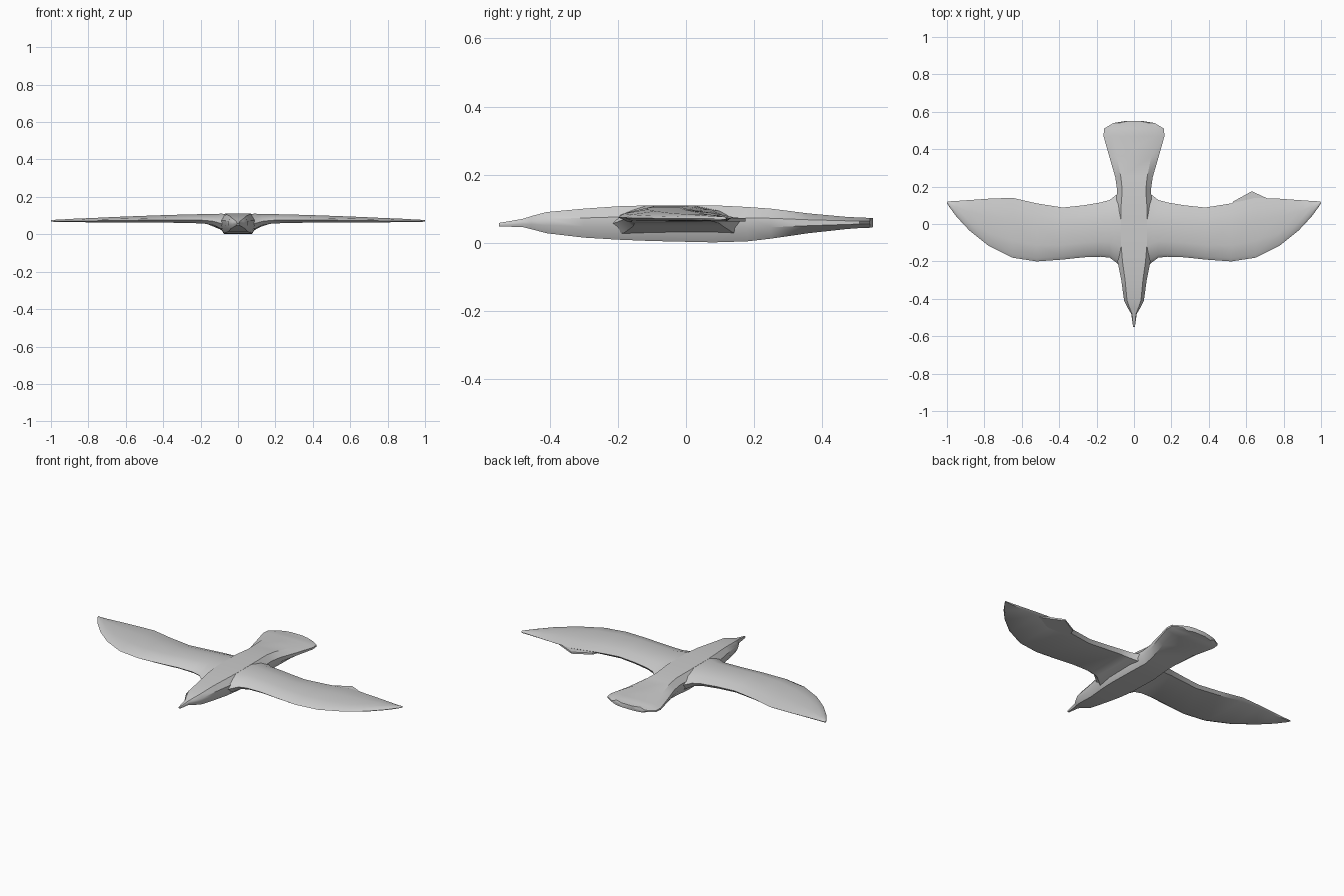
import bpy
import bmesh
from math import radians

cube = bpy.data.objects.get("Cube")
if cube:
    bpy.data.objects.remove(cube, do_unlink=True)

# Single plumage colour
grey = bpy.data.materials.new("light_grey")
grey.use_nodes = True
colour = (0.6, 0.6, 0.6, 1)
grey.diffuse_color = colour
grey.node_tree.nodes["Principled BSDF"].inputs["Base Color"].default_value = colour


def loft(name, rings, angle=35):
    """Skin a list of equal-length rings and cap both ends."""
    bm = bmesh.new()
    loops = [[bm.verts.new(p) for p in ring] for ring in rings]
    for a, b in zip(loops, loops[1:]):
        for i in range(len(a)):
            j = (i + 1) % len(a)
            bm.faces.new((a[i], a[j], b[j], b[i]))
    bm.faces.new(loops[0])
    bm.faces.new(loops[-1])
    bmesh.ops.recalc_face_normals(bm, faces=bm.faces[:])
    mesh = bpy.data.meshes.new(name)
    bm.to_mesh(mesh)
    bm.free()
    mesh.materials.append(grey)
    obj = bpy.data.objects.new(name, mesh)
    bpy.context.collection.objects.link(obj)
    bpy.ops.object.select_all(action="DESELECT")
    obj.select_set(True)
    bpy.context.view_layer.objects.active = obj
    bpy.ops.object.shade_smooth_by_angle(angle=radians(angle))
    return obj


def body_ring(y, w, bottom, top):
    """Eight-sided section with a flat belly and back."""
    h = top - bottom
    half = [(0.7 * w, top), (w, bottom + 0.68 * h),
            (w, bottom + 0.38 * h), (0.75 * w, bottom)]
    pts = half + [(-x, z) for x, z in reversed(half)]
    return [(x, y, z) for x, z in pts]


# Body from beak tip to fanned tail: y, half width, bottom, top
body = [(-0.55, 0.005, 0.048, 0.058), (-0.48, 0.015, 0.046, 0.07),
        (-0.455, 0.03, 0.04, 0.078), (-0.41, 0.053, 0.028, 0.09),
        (-0.3, 0.068, 0.015, 0.1), (-0.2, 0.088, 0.009, 0.107),
        (-0.1, 0.1, 0.005, 0.11), (0.08, 0.1, 0.001, 0.11),
        (0.18, 0.09, 0.004, 0.105), (0.25, 0.1, 0.012, 0.1),
        (0.36, 0.132, 0.028, 0.086), (0.47, 0.163, 0.04, 0.076),
        (0.51, 0.16, 0.043, 0.074), (0.54, 0.11, 0.044, 0.073),
        (0.55, 0.05, 0.046, 0.072)]
loft("body", [body_ring(*s) for s in body])


def wing_ring(side, x, lead, trail, bottom, top):
    """Flat-bottomed section with chamfered leading and trailing edges."""
    c, h = trail - lead, top - bottom
    pts = [(0, 0.35), (0.06, 0.65), (0.28, 1), (0.62, 1), (0.82, 0.8),
           (1, 0.4), (0.94, 0), (0.08, 0)]
    return [(side * x, lead + u * c, bottom + v * h) for u, v in pts]


# Wings from root to tip: x, leading edge, trailing edge, bottom, top
wing = [(0.05, -0.25, 0.2, 0.02, 0.109), (0.09, -0.21, 0.16, 0.03, 0.11),
        (0.13, -0.18, 0.128, 0.048, 0.109), (0.18, -0.175, 0.115, 0.057, 0.108),
        (0.27, -0.178, 0.1, 0.061, 0.106), (0.38, -0.19, 0.088, 0.062, 0.103),
        (0.52, -0.2, 0.11, 0.063, 0.098), (0.65, -0.18, 0.14, 0.063, 0.093),
        (0.78, -0.115, 0.135, 0.064, 0.087), (0.88, -0.035, 0.128, 0.065, 0.083),
        (0.95, 0.04, 0.123, 0.066, 0.079), (0.99, 0.095, 0.121, 0.067, 0.077),
        (1.0, 0.112, 0.118, 0.068, 0.076)]
for label, side in (("left", 1), ("right", -1)):
    loft(label + "_wing", [wing_ring(side, *s) for s in wing])

# Loose feather flap on the left wing's trailing edge
outline = [(0.51, 0.06), (0.53, 0.12), (0.63, 0.175), (0.76, 0.115), (0.66, 0.06)]
loft("left_feather_flap", [[(x, y, z) for x, y in outline] for z in (0.062, 0.072)])
